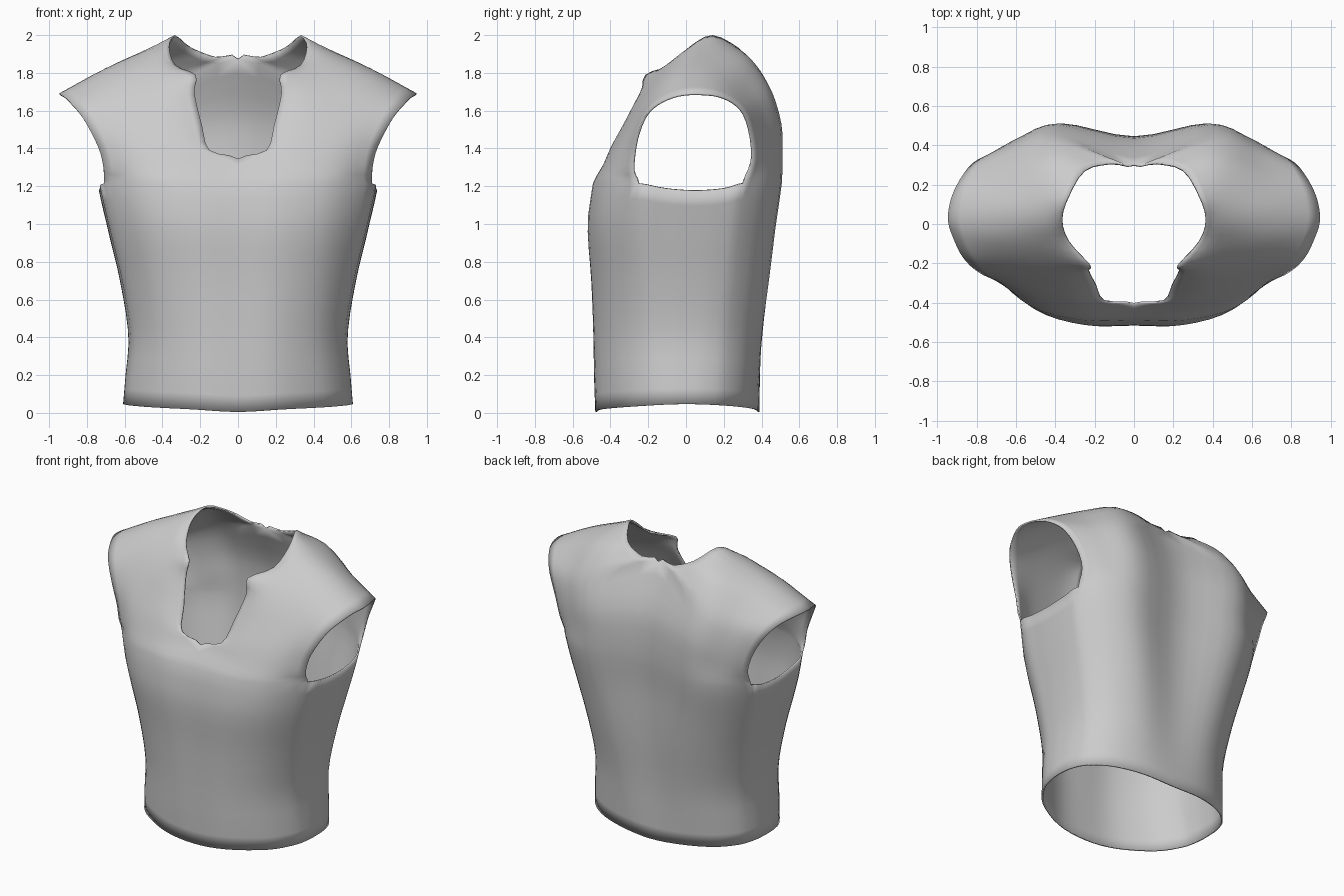
import bpy
import bmesh
import math
from mathutils import Vector

default = bpy.data.objects.get("Cube")
if default:
    bpy.data.objects.remove(default, do_unlink=True)

ACROSS, ALONG, BODY_ROWS = 4, 3, 14
ARMPIT = 1.215

# Torso sizes by height: z, half width, front depth, back depth
LEVELS = [(0, .612, .48, .39), (.2, .595, .487, .4), (.4, .58, .49, .413),
          (.7, .625, .5, .447), (1, .695, .517, .478), (1.2, .742, .49, .505)]

# Half cross-sections from front centre round the side to back centre
HEM = [(0, -1), (.38, -.95), (.75, -.7), (.93, -.42), (.99, -.2), (1, 0),
       (.98, .25), (.9, .52), (.7, .78), (.38, .95), (0, 1)]
CHEST = [(0, -1), (.36, -1), (.7, -.86), (.95, -.52), (.99, -.22), (1, .1),
         (.99, .4), (.95, .6), (.78, .86), (.5, 1), (0, .87)]

# Lines running from the chest over the shoulder to the back
NECK_EDGE = [(0, -.41, 1.345), (.15, -.395, 1.39), (.19, -.32, 1.52),
             (.23, -.24, 1.69), (.225, -.215, 1.79), (.33, -.09, 1.84),
             (.365, .02, 1.94), (.335, .14, 2), (.25, .275, 1.935),
             (.12, .31, 1.885), (0, .305, 1.875), (0, .42, 1.6), (0, .445, 1.4)]
INNER_LINE = [(.29, -.44, 1.31), (.32, -.39, 1.42), (.345, -.325, 1.54),
              (.37, -.26, 1.66), (.39, -.19, 1.76), (.43, -.09, 1.85),
              (.46, .01, 1.915), (.47, .13, 1.93), (.44, .29, 1.895),
              (.42, .38, 1.82), (.41, .455, 1.7), (.39, .505, 1.53), (.37, .512, 1.37)]
OUTER_LINE = [(.53, -.395, 1.3), (.55, -.355, 1.41), (.58, -.3, 1.52),
              (.61, -.235, 1.63), (.64, -.165, 1.72), (.68, -.075, 1.79),
              (.7, .015, 1.82), (.7, .11, 1.82), (.69, .22, 1.78),
              (.66, .315, 1.71), (.64, .385, 1.62), (.6, .43, 1.48), (.58, .44, 1.34)]
ARM_EDGE = [(.71, -.28, 1.28), (.73, -.275, 1.38), (.775, -.255, 1.48),
            (.83, -.215, 1.575), (.88, -.155, 1.635), (.92, -.07, 1.675),
            (.945, .01, 1.69), (.94, .09, 1.69), (.915, .17, 1.68),
            (.87, .25, 1.645), (.82, .31, 1.58), (.755, .345, 1.46), (.715, .35, 1.33)]


def spline(a, b, c, d, t):
    """Smooth curve between b and c."""
    return (b * 2 + (c - a) * t + (a * 2 - b * 5 + c * 4 - d) * t ** 2
            + (b * 3 - a - c * 3 + d) * t ** 3) / 2


def mirrored(p):
    return Vector((-p.x, p.y, p.z))


def end_guide(end, neighbour):
    """Guide point past an end: reflected on the centre line, straight elsewhere."""
    return mirrored(neighbour) if abs(end.x) < 1e-4 else end * 2 - neighbour


def resample(points, steps, before=None, after=None):
    """Sample a smooth curve passing through all the points."""
    before = before or end_guide(points[0], points[1])
    after = after or end_guide(points[-1], points[-2])
    p = [before, *points, after]
    result = []
    for i in range(len(points) - 1):
        result += [spline(*p[i:i + 4], s / steps) for s in range(steps)]
    result.append(points[-1].copy())
    for q in result:
        q.x = max(q.x, 0)
    return result


def size_at(z):
    """Half width, front depth and back depth of the torso at a height."""
    rows = [Vector(level) for level in LEVELS]
    i = max(k for k in range(len(rows) - 1) if rows[k].x <= z)
    t = (z - rows[i].x) / (rows[i + 1].x - rows[i].x)
    a = rows[i - 1] if i else rows[0] * 2 - rows[1]
    d = rows[i + 2] if i + 2 < len(rows) else rows[-1] * 2 - rows[-2]
    return spline(a, rows[i], rows[i + 1], d, t)[1:]


def torso_ring(t):
    """Half ring at t, from the hem (0) to the armpit (1)."""
    ring = []
    last = len(HEM) - 1
    for k in range(last + 1):
        low = .005 + .042 * math.sin(math.pi * k / last)
        side = min(max((k - 3) / (last - 6), 0), 1)
        high = ARMPIT - .038 * math.sin(math.pi * side)
        z = low + (high - low) * t
        width, front, back = size_at(z)
        x, y = Vector(HEM[k]).lerp(Vector(CHEST[k]), min(z / 1.1, 1))
        ring.append(Vector((x * width, y * (front if y < 0 else back), z)))
    return ring


def add_grid(bm, rows):
    verts = [[bm.verts.new(p) for p in row] for row in rows]
    for lower, upper in zip(verts, verts[1:]):
        for j in range(len(lower) - 1):
            bm.faces.new((lower[j], lower[j + 1], upper[j + 1], upper[j]))


# Torso below the armholes
body = [resample(torso_ring(r / BODY_ROWS), ACROSS) for r in range(BODY_ROWS + 1)]

# Chest, shoulder and back around the armhole
top, below = torso_ring(1), torso_ring(.91)
lines = []
for k, line in enumerate((NECK_EDGE, INNER_LINE, OUTER_LINE, ARM_EDGE)):
    path = [top[k], *map(Vector, line), top[-1 - k]]
    lines.append(resample(path, ALONG, below[k], below[-1 - k]))
yoke = [resample(list(row), ACROSS) for row in zip(*lines)]
panel = len(yoke[0])
yoke[0] = body[-1][:panel]
yoke[-1] = body[-1][::-1][:panel]

bm = bmesh.new()
add_grid(bm, body)
add_grid(bm, yoke)
bmesh.ops.remove_doubles(bm, verts=bm.verts, dist=.0005)
mesh = bpy.data.meshes.new("sleeveless_top")
bm.to_mesh(mesh)
bm.free()

garment = bpy.data.objects.new("sleeveless_top", mesh)
bpy.context.collection.objects.link(garment)
bpy.context.view_layer.objects.active = garment
garment.select_set(True)

# Other half and cloth thickness
mirror = garment.modifiers.new("other_half", 'MIRROR')
mirror.use_clip = True
mirror.merge_threshold = .001
cloth = garment.modifiers.new("cloth_thickness", 'SOLIDIFY')
cloth.thickness = .01
cloth.offset = -1

bpy.ops.object.shade_smooth_by_angle(angle=math.radians(35))
